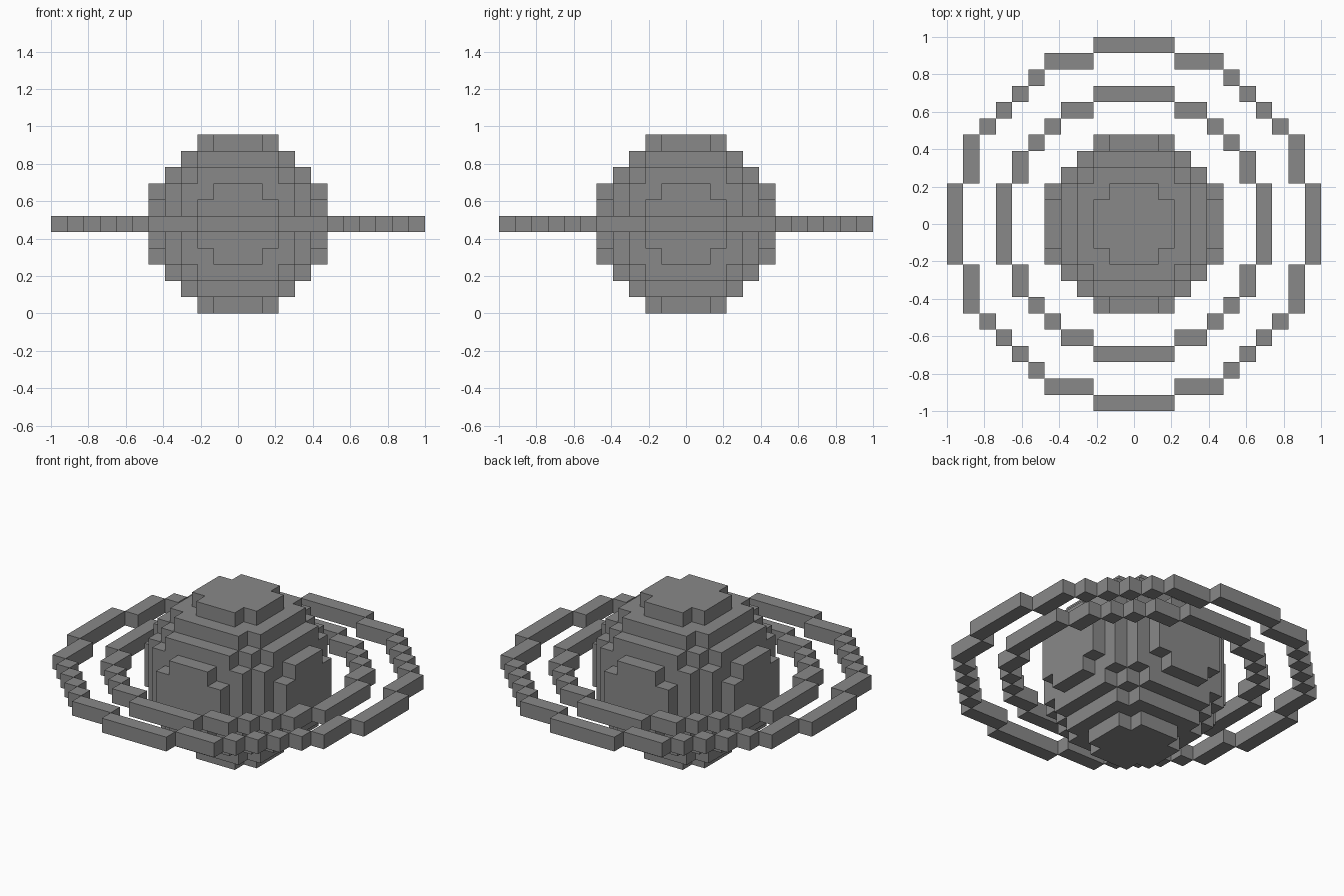
import bpy
import bmesh
import math
from itertools import product
from mathutils import Vector

cube = bpy.data.objects.get("Cube")
if cube:
    bpy.data.objects.remove(cube, do_unlink=True)

UNIT = 2 / 23            # edge of one block
CENTRE = 5.5 * UNIT      # height of the planet's middle

grey = bpy.data.materials.new("stone_grey")
grey.use_nodes = True
COLOUR = (0.25, 0.25, 0.25, 1)
grey.diffuse_color = COLOUR
grey.node_tree.nodes["Principled BSDF"].inputs["Base Color"].default_value = COLOUR


def build_blocks(name, cells):
    """Skin a set of block cells with outer faces only, merging flat areas."""
    bm = bmesh.new()
    corners = {}

    def corner(p):
        key = tuple(round(2 * c) for c in p)
        if key not in corners:
            corners[key] = bm.verts.new(p * UNIT + Vector((0, 0, CENTRE)))
        return corners[key]

    for cell in cells:
        for axis, sign in product(range(3), (-1, 1)):
            n = Vector((0, 0, 0))
            n[axis] = sign
            if tuple(int(c) for c in Vector(cell) + n) in cells:
                continue
            u = Vector((0, 0, 0))
            u[(axis + 1) % 3] = 0.5
            v = n.cross(u)
            mid = Vector(cell) + n / 2
            bm.faces.new([corner(mid + q) for q in (-u - v, u - v, u + v, v - u)])

    bmesh.ops.dissolve_limit(bm, angle_limit=math.radians(1),
                             verts=bm.verts, edges=bm.edges)
    mesh = bpy.data.meshes.new(name)
    bm.to_mesh(mesh)
    bm.free()
    mesh.materials.append(grey)
    obj = bpy.data.objects.new(name, mesh)
    bpy.context.collection.objects.link(obj)


def ring_cells(runs):
    """Mirror one eighth of a ring, given as (first x, last x, y) runs."""
    cells = set()
    for first, last, y in runs:
        for x, sx, sy in product(range(first, last + 1), (-1, 1), (-1, 1)):
            cells.add((sx * x, sy * y, 0))
            cells.add((sx * y, sy * x, 0))
    return cells


# Stepped ball
span = range(-5, 6)
build_blocks("planet", {c for c in product(span, repeat=3)
                        if sum(k * k for k in c) <= 31})

# Two flat rings around the middle
build_blocks("inner_ring", ring_cells([(0, 2, 8), (3, 4, 7), (5, 5, 6)]))
build_blocks("outer_ring", ring_cells([(0, 2, 11), (3, 5, 10), (6, 6, 9), (7, 7, 8)]))
